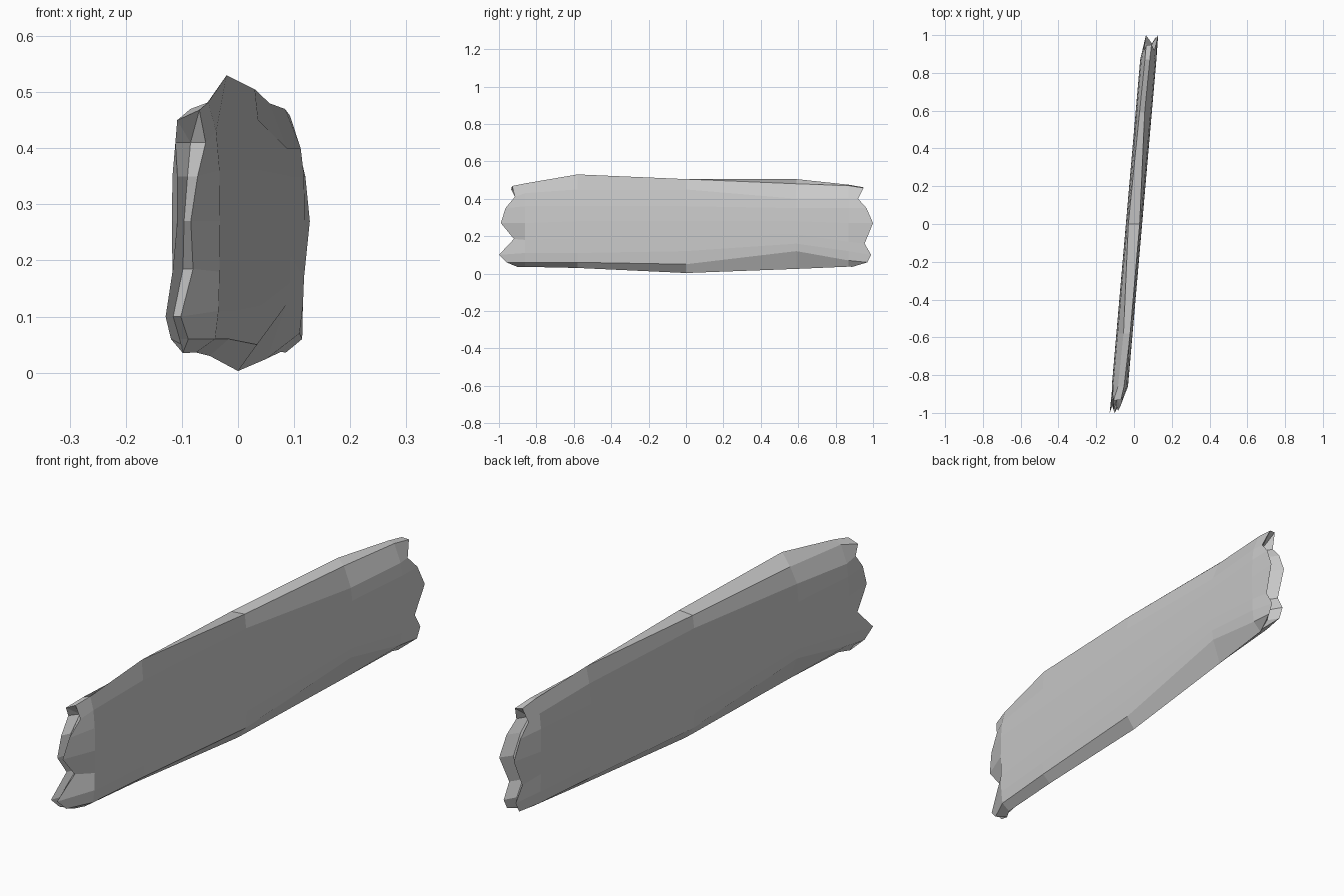
import bpy, bmesh

if "Cube" in bpy.data.objects:
    bpy.data.objects.remove(bpy.data.objects["Cube"])

SLANT = 0.087  # the plank runs diagonally: x drifts with y

# Body stations: y, side heights (right, left), top edge points (x, z), bottom z
R_ROWS = {
    -0.86: (.06, .11, .18, .27, .36, .43),
    -0.58: (.06, .11, .19, .28, .36, .45),
    0.0:   (.05, .12, .20, .28, .36, .45),
    0.59:  (.12, .16, .21, .28, .35, .40),
    0.87:  (.07, .12, .17, .27, .35, .40),
}
L_ROWS = {
    -0.86: (.07, .12, .18, .27, .35, .40),
    -0.58: (.12, .16, .21, .28, .35, .42),
    0.0:   (.05, .12, .20, .28, .36, .45),
    0.59:  (.06, .11, .19, .28, .36, .44),
    0.87:  (.06, .11, .18, .27, .36, .42),
}
TOPS = {
    -0.86: ((.022, .482), (-.010, .470)),
    -0.58: ((.030, .530), (-.005, .480)),
    0.0:   ((.030, .505), (-.030, .500)),
    0.59:  ((.005, .480), (-.022, .505)),
    0.87:  ((.008, .470), (-.018, .475)),
}
BOTTOM = {-0.86: .036, -0.58: .030, 0.0: .003, 0.59: .025, 0.87: .037}
HALF = (.034, .040, .042, .043, .042, .036)


def body_ring(y):
    right = [(HALF[i], y, z) for i, z in enumerate(R_ROWS[y])]
    left = [(-HALF[i], y, z) for i, z in enumerate(L_ROWS[y])]
    top = [(x, y, z) for x, z in TOPS[y]]
    return right + top + left[::-1] + [(0, y, BOTTOM[y])]


def end_ring(ys, zs, rx, lx, top, bottom):
    right = list(zip(rx, ys, zs))
    left = list(zip(lx, ys, zs))
    return right + top + left[::-1] + [bottom]


# Ragged broken ends
front = end_ring((-.96, -1.0, -.92, -.99, -.965, -.915),
                 (.06, .10, .185, .27, .35, .41),
                 (-.005, -.015, .0, .002, .012, .022),
                 (-.036, -.042, -.036, -.022, -.024, -.032),
                 [(.012, -.93, .468), (-.027, -.935, .45)], (-.020, -.90, .035))
back = end_ring((.97, .99, .955, 1.0, .965, .92),
                (.06, .10, .16, .27, .35, .40),
                (.030, .029, .032, .041, .036, .028),
                (-.024, -.024, -.026, -.024, -.026, -.026),
                [(.010, .95, .458), (-.018, .945, .462)], (.008, .89, .036))

bm = bmesh.new()


def add(p):
    return bm.verts.new((p[0] + SLANT * p[1], p[1], p[2]))


# Loft the long faces
rings = [front] + [body_ring(y) for y in sorted(BOTTOM)] + [back]
rings = [[add(p) for p in ring] for ring in rings]
n = len(rings[0])
for a, b in zip(rings, rings[1:]):
    for i in range(n):
        j = (i + 1) % n
        bm.faces.new((a[i], a[j], b[j], b[i]))


# Hollowed end caps: a sunken spine between the right and left edges
def cap(ring, depth):
    right, top, left, bottom = ring[:6], ring[6:8], ring[8:14][::-1], ring[14]
    mid = []
    for r, l in zip(right, left):
        co = (r.co + l.co) / 2
        co.y += depth
        mid.append(bm.verts.new(co))
    for i in range(5):
        bm.faces.new((right[i], right[i + 1], mid[i + 1], mid[i]))
        bm.faces.new((mid[i], mid[i + 1], left[i + 1], left[i]))
    bm.faces.new((bottom, right[0], mid[0]))
    bm.faces.new((left[0], bottom, mid[0]))
    bm.faces.new((right[5], top[0], mid[5]))
    bm.faces.new((top[0], top[1], mid[5]))
    bm.faces.new((top[1], left[5], mid[5]))


cap(rings[0], .035)
cap(rings[-1], -.045)

bmesh.ops.recalc_face_normals(bm, faces=bm.faces)
mesh = bpy.data.meshes.new("weathered_plank")
bm.to_mesh(mesh)
bm.free()
plank = bpy.data.objects.new("weathered_plank", mesh)
bpy.context.collection.objects.link(plank)
